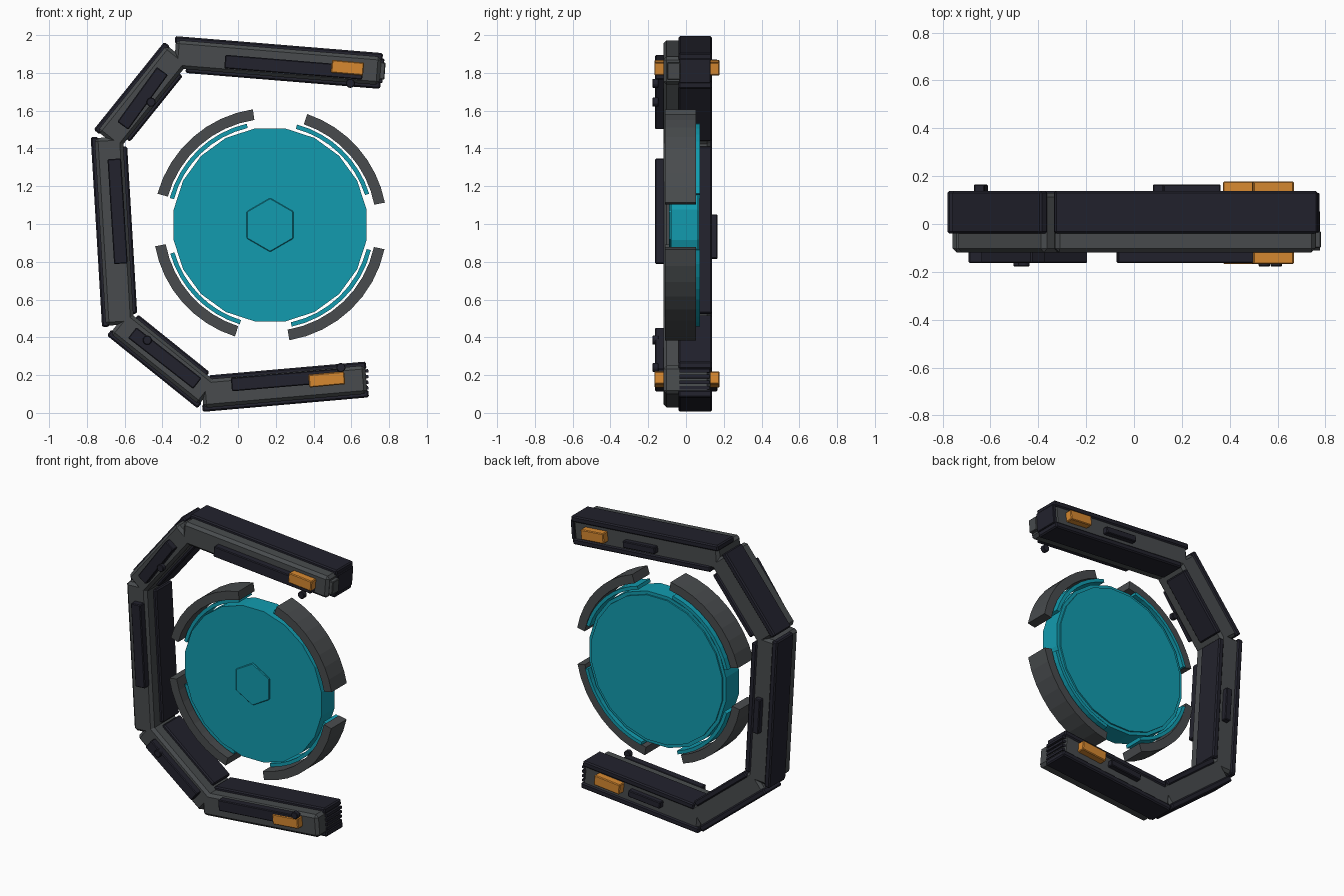
import bpy, bmesh, math
from mathutils import Matrix, Vector

if "Cube" in bpy.data.objects:
    bpy.data.objects.remove(bpy.data.objects["Cube"])


def material(name, rgb):
    m = bpy.data.materials.new(name)
    m.diffuse_color = (*rgb, 1)
    m.use_nodes = True
    m.node_tree.nodes["Principled BSDF"].inputs["Base Color"].default_value = m.diffuse_color
    return m


DARK = material("dark navy", (0.016, 0.016, 0.026))
GREY = material("slate grey", (0.065, 0.071, 0.075))
TEAL = material("teal", (0.006, 0.33, 0.43))
ORANGE = material("orange", (0.68, 0.25, 0.03))


def finish(name, bm, mat, bevel=0.0):
    bmesh.ops.recalc_face_normals(bm, faces=bm.faces)
    if bevel:
        edges = [e for e in bm.edges if e.calc_face_angle(0) > 0.6]
        bmesh.ops.bevel(bm, geom=edges, offset=bevel, segments=1,
                        profile=0.5, affect='EDGES')
    me = bpy.data.meshes.new(name)
    bm.to_mesh(me)
    bm.free()
    me.materials.append(mat)
    ob = bpy.data.objects.new(name, me)
    bpy.context.collection.objects.link(ob)
    return ob


def bar(name, mat, a, b, width, y0, y1, off=0.0, bevel=0.008):
    """Box running from a to b in the xz plane, shifted sideways by off."""
    a, b = Vector((a[0], 0, a[1])), Vector((b[0], 0, b[1]))
    d = (b - a).normalized()
    n = Vector((-d.z, 0, d.x))
    c = (a + b) / 2 + n * off
    c.y = (y0 + y1) / 2
    rot = Matrix((d, (0, 1, 0), n)).transposed().to_4x4()
    size = Matrix.Diagonal(((b - a).length, y1 - y0, width, 1))
    bm = bmesh.new()
    bmesh.ops.create_cube(bm, size=1, matrix=Matrix.Translation(c) @ rot @ size)
    return finish(name, bm, mat, bevel)


def prism(name, mat, x, z, r, y0, y1, sides, turn=0.0, bevel=0.0):
    """Regular prism with its axis along y."""
    bm = bmesh.new()
    ring = [bm.verts.new((x + r * math.cos(turn + i * math.tau / sides), y0,
                          z + r * math.sin(turn + i * math.tau / sides)))
            for i in range(sides)]
    face = bm.faces.new(ring)
    ext = bmesh.ops.extrude_face_region(bm, geom=[face], use_keep_orig=True)
    verts = [g for g in ext['geom'] if isinstance(g, bmesh.types.BMVert)]
    bmesh.ops.translate(bm, verts=verts, vec=(0, y1 - y0, 0))
    return finish(name, bm, mat, bevel)


def arc(name, mat, x, z, r0, r1, a0, a1, y0, y1, steps=8):
    """Curved block between two angles in degrees."""
    bm = bmesh.new()
    rings = []
    for i in range(steps + 1):
        t = math.radians(a0 + (a1 - a0) * i / steps)
        rings.append([bm.verts.new((x + r * math.cos(t), y, z + r * math.sin(t)))
                      for r, y in ((r0, y0), (r1, y0), (r1, y1), (r0, y1))])
    for p, q in zip(rings, rings[1:]):
        for k in range(4):
            bm.faces.new((p[k], p[(k + 1) % 4], q[(k + 1) % 4], q[k]))
    bm.faces.new(rings[0])
    bm.faces.new(rings[-1])
    return finish(name, bm, mat)


def along(a, b, start, end):
    """Trim a segment by a distance at each end."""
    a, b = Vector(a), Vector(b)
    d = (b - a).normalized()
    return a + d * start, b - d * end


# Open frame: segments from the upper tip round to the lower tip
segments = [
    ("top", (0.76, 1.81), (-0.34, 1.90), 0, 0.07),
    ("upper_left", (-0.316, 1.905), (-0.69, 1.44), 0.08, 0.07),
    ("left", (-0.685, 1.465), (-0.625, 0.46), 0.06, 0.06),
    ("lower_left", (-0.635, 0.484), (-0.155, 0.098), 0.06, 0.07),
    ("bottom", (-0.195, 0.10), (0.685, 0.177), 0.05, 0),
]
for name, a, b, s, e in segments:
    bar(name + "_core", GREY, *along(a, b, 0.006, 0.006), 0.15, -0.12, 0.13,
        bevel=0.018)
    bar(name + "_outer_slab", DARK, a, b, 0.04, -0.04, 0.138, off=-0.075)
    bar(name + "_inner_slab", DARK, *along(a, b, s, e), 0.04, -0.04, 0.138,
        off=0.075)

# Raised front panels
for name, a, b in [
    ("top", (-0.07, 1.86), (0.66, 1.80)),
    ("upper_left", (-0.61, 1.52), (-0.40, 1.81)),
    ("left", (-0.655, 1.345), (-0.62, 0.79)),
    ("lower_left", (-0.56, 0.425), (-0.215, 0.155)),
    ("bottom", (-0.035, 0.15), (0.55, 0.20)),
]:
    bar(name + "_front_panel", DARK, a, b, 0.072, -0.163, -0.11, bevel=0.005)

# Small back panels
for name, a, b in [
    ("top", (0.12, 1.85), (0.36, 1.83)),
    ("left", (-0.647, 1.05), (-0.633, 0.815)),
    ("bottom", (0.08, 0.135), (0.32, 0.156)),
]:
    bar(name + "_back_panel", DARK, a, b, 0.045, 0.12, 0.166, bevel=0.005)

# Orange lamps on the front and the back
for name, a, b in [("top", (0.495, 1.835), (0.665, 1.82)),
                   ("bottom", (0.375, 0.168), (0.565, 0.186))]:
    bar(name + "_front_lamp", ORANGE, a, b, 0.068, -0.168, -0.11, bevel=0.005)
    bar(name + "_back_lamp", ORANGE, a, b, 0.068, 0.12, 0.178, bevel=0.005)

# Round studs
for x, z in [(0.595, 1.745), (-0.46, 1.645), (-0.48, 0.385), (0.545, 0.24)]:
    prism("stud", DARK, x, z, 0.025, -0.178, -0.145, 10, bevel=0.004)

# Tips: dark cap above, cooling fins below
bar("top_end_cap", DARK, (0.77, 1.81), (0.745, 1.812), 0.13, -0.035, 0.13,
    bevel=0.004)
bar("top_end_plate", GREY, (0.778, 1.809), (0.74, 1.812), 0.09, -0.10, -0.03,
    bevel=0.004)
for i in range(4):
    z = 0.13 + 0.03 * i
    bar("bottom_end_fin", DARK, (0.66, z), (0.69, z + 0.003), 0.018,
        -0.035, 0.125, bevel=0)

# Central disc with a hexagonal boss
CX, CZ = 0.17, 0.995
prism("disc", TEAL, CX, CZ, 0.517, -0.08, 0.06, 20, math.pi / 20, 0)
prism("disc_back_face", TEAL, CX, CZ, 0.495, 0.05, 0.07, 20, math.pi / 20, 0)
prism("hexagon_boss", TEAL, CX, CZ, 0.143, -0.09, -0.07, 6, math.pi / 2, 0.004)

# Guard arcs round the disc
for a0, a1 in [(11, 71.5), (98.5, 164.5), (190.5, 252.5), (279.5, 348)]:
    arc("guard_arc", GREY, CX, CZ, 0.562, 0.619, a0, a1, -0.11, 0.053)
for a0, a1 in [(17.5, 75), (103, 165), (196, 253), (282, 346)]:
    arc("inner_arc", TEAL, CX, CZ, 0.527, 0.55, a0, a1, -0.06, 0.075)
